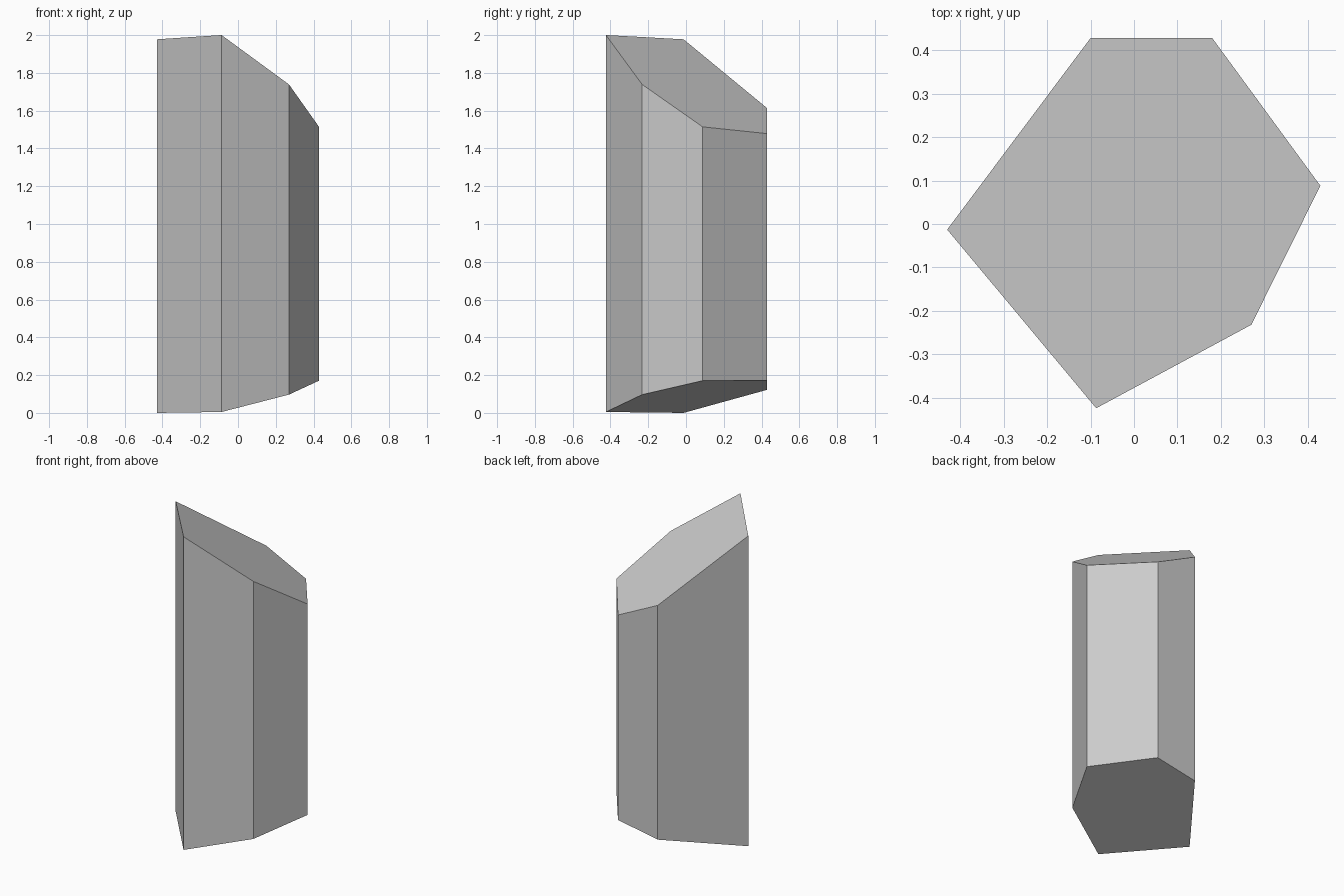
import bpy
import bmesh

if "Cube" in bpy.data.objects:
    bpy.data.objects.remove(bpy.data.objects["Cube"])

# Irregular six-sided cross-section, counter-clockwise from the left corner
profile = [(-0.43, -0.013), (-0.087, -0.424), (0.27, -0.232),
           (0.429, 0.088), (0.18, 0.428), (-0.1, 0.428)]


# Slanted end planes of the crystal
def bottom_z(x, y):
    return 0.0801 + 0.182 * x + 0.14 * y


def top_z(x, y):
    return 1.763 - 0.4855 * x - 0.46 * y


# Prism: two tilted caps joined by six vertical sides
bm = bmesh.new()
lower = [bm.verts.new((x, y, bottom_z(x, y))) for x, y in profile]
upper = [bm.verts.new((x, y, top_z(x, y))) for x, y in profile]
bm.faces.new(lower[::-1])
bm.faces.new(upper)
for i in range(len(profile)):
    j = (i + 1) % len(profile)
    bm.faces.new((lower[i], lower[j], upper[j], upper[i]))

mesh = bpy.data.meshes.new("crystal_column")
bm.to_mesh(mesh)
bm.free()
bpy.context.collection.objects.link(bpy.data.objects.new("crystal_column", mesh))
